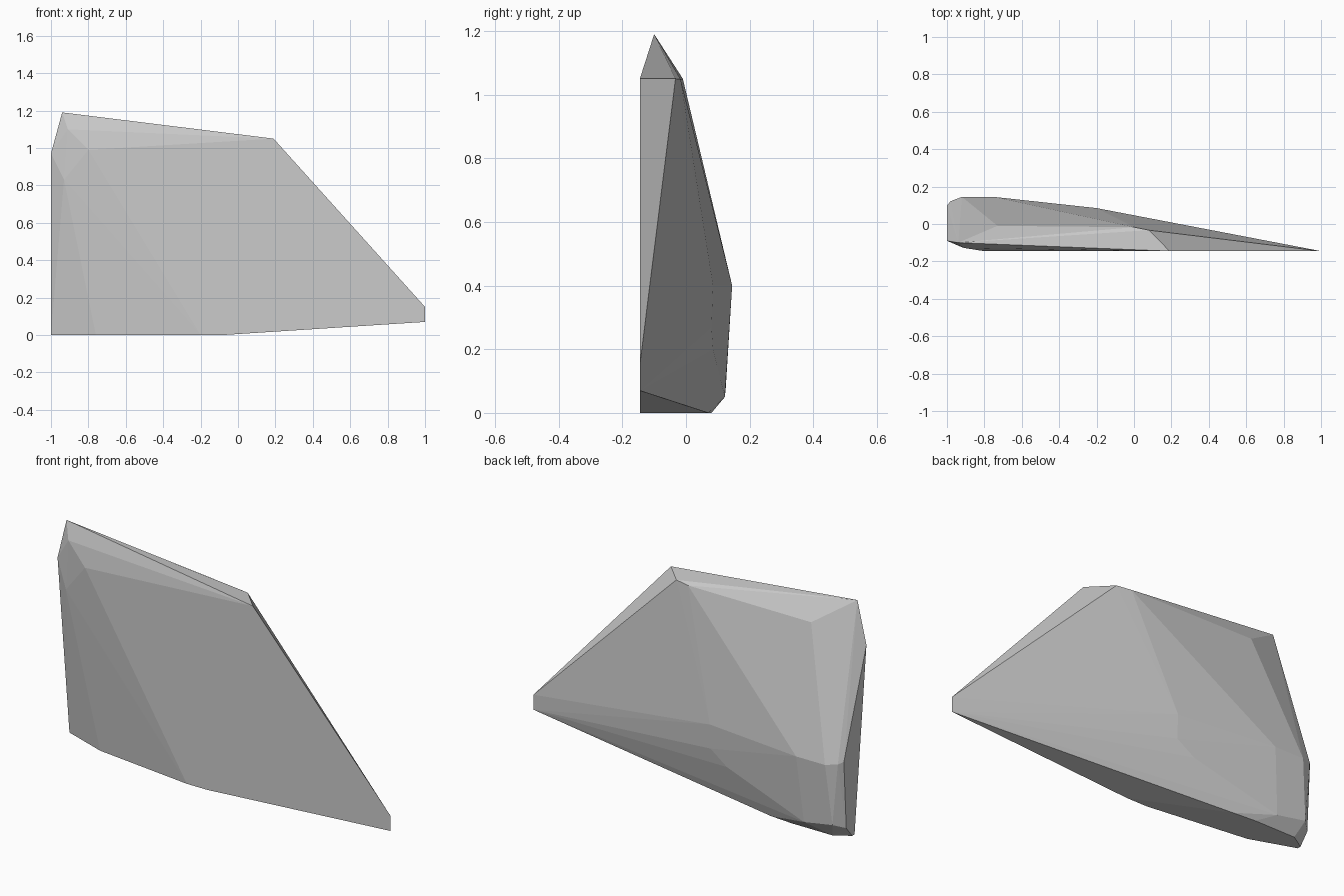
import bpy, bmesh

if "Cube" in bpy.data.objects:
    bpy.data.objects.remove(bpy.data.objects["Cube"])

# Corner points of the faceted slab, grouped by region
front = [(0.19, -.145, 1.05), (1, -.145, .15), (1, -.145, .07), (-.08, -.145, 0),
         (-.2, -.145, 0), (-.8, -.145, .99), (-.93, -.12, .83), (-.91, -.128, 1.1)]
top = [(-.94, -.1, 1.19), (.08, -.033, 1.05), (0, -.017, 1.048), (-.73, -.01, 1.05)]
left = [(-1, -.09, .97), (-1, .01, 0), (-1, .03, 0), (-1, .08, .06), (-1, .1, .42),
        (-.98, .122, .41)]
back = [(-.75, .145, .4), (-.92, .145, .4), (-.78, .122, .05), (-.95, .125, .08),
        (-.2, .085, .4), (-.2, .08, .27), (-.3, .085, .2)]
base = [(-.76, -.075, 0), (-.68, .08, 0), (-.55, .07, 0), (-.92, .08, 0)]

# Wrap the corners in one convex rock-like shard
bm = bmesh.new()
for p in front + top + left + back + base:
    bm.verts.new(p)
hull = bmesh.ops.convex_hull(bm, input=bm.verts)
spare = [v for v in bm.verts if not v.link_faces]
bmesh.ops.delete(bm, geom=spare, context='VERTS')
bmesh.ops.dissolve_limit(bm, angle_limit=0.01, verts=bm.verts, edges=bm.edges)
bmesh.ops.recalc_face_normals(bm, faces=bm.faces)

mesh = bpy.data.meshes.new("stone_shard")
bm.to_mesh(mesh)
bm.free()

# Single grey stone colour, flat facets
stone = bpy.data.materials.new("stone grey")
stone.diffuse_color = (0.6, 0.6, 0.6, 1)
stone.use_nodes = True
stone.node_tree.nodes["Principled BSDF"].inputs["Base Color"].default_value = stone.diffuse_color
mesh.materials.append(stone)
shard = bpy.data.objects.new("stone_shard", mesh)
bpy.context.collection.objects.link(shard)
